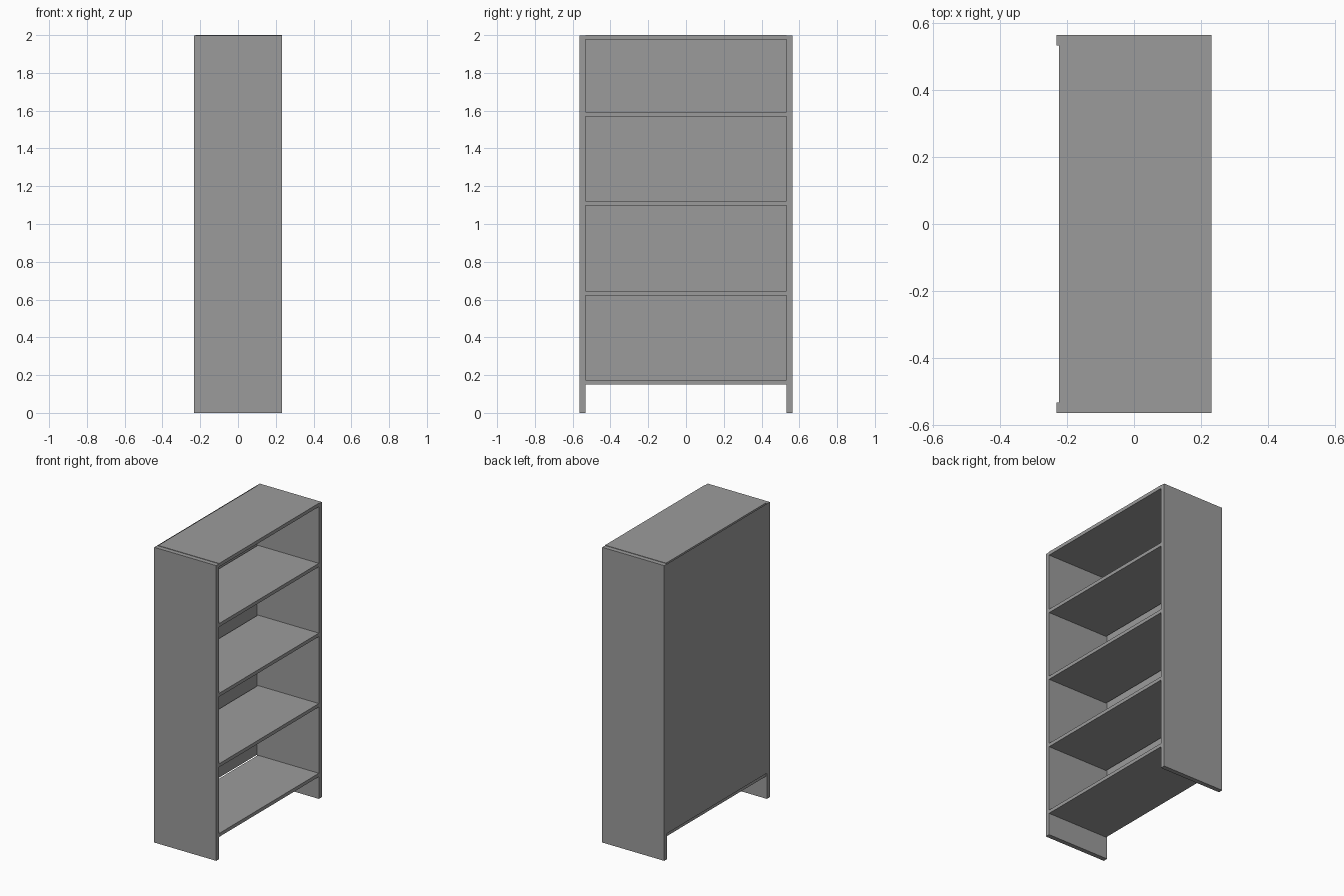
import bpy

if "Cube" in bpy.data.objects:
    bpy.data.objects.remove(bpy.data.objects["Cube"])

HALF_DEPTH, HALF_WIDTH, HEIGHT = 0.232, 0.564, 2.0
SIDE, BOARD = 0.031, 0.0235
BACK_EDGE = -0.224          # boards stop just short of the back sheet
INNER = HALF_WIDTH - SIDE

grey = bpy.data.materials.new("dark_grey")
grey.diffuse_color = (0.33, 0.33, 0.33, 1)
grey.use_nodes = True
grey.node_tree.nodes["Principled BSDF"].inputs["Base Color"].default_value = grey.diffuse_color


def box(name, x0, x1, y0, y1, z0, z1):
    bpy.ops.mesh.primitive_cube_add(
        size=1, location=((x0 + x1) / 2, (y0 + y1) / 2, (z0 + z1) / 2))
    ob = bpy.context.object
    ob.name = name
    ob.scale = (x1 - x0, y1 - y0, z1 - z0)
    bpy.ops.object.transform_apply(location=False, rotation=False, scale=True)
    ob.data.materials.append(grey)
    return ob


# Side panels, which also form the feet; a hair lower than the top board
for side, y in (("left", -HALF_WIDTH), ("right", INNER)):
    box(side + "_side_panel", -HALF_DEPTH, HALF_DEPTH, y, y + SIDE, 0, HEIGHT - 0.003)

# Bottom, shelves and top boards between the sides
boards = {
    "bottom_board": 0.150,
    "lower_shelf": 0.6215,
    "middle_shelf": 1.098,
    "upper_shelf": 1.570,
    "top_board": HEIGHT - BOARD,
}
for name, z in boards.items():
    box(name, BACK_EDGE, HALF_DEPTH, -INNER, INNER, z, z + BOARD)

# Thin back sheet, a single surface behind the boards
z0, z1 = 0.174, HEIGHT - 0.003
mesh = bpy.data.meshes.new("back_sheet")
mesh.from_pydata([(-HALF_DEPTH, y, z) for y, z in (
    (-HALF_WIDTH, z0), (-HALF_WIDTH, z1), (HALF_WIDTH, z1), (HALF_WIDTH, z0))],
    [], [(3, 2, 1, 0)])
mesh.materials.append(grey)
mesh.update()
bpy.context.collection.objects.link(bpy.data.objects.new("back_sheet", mesh))
